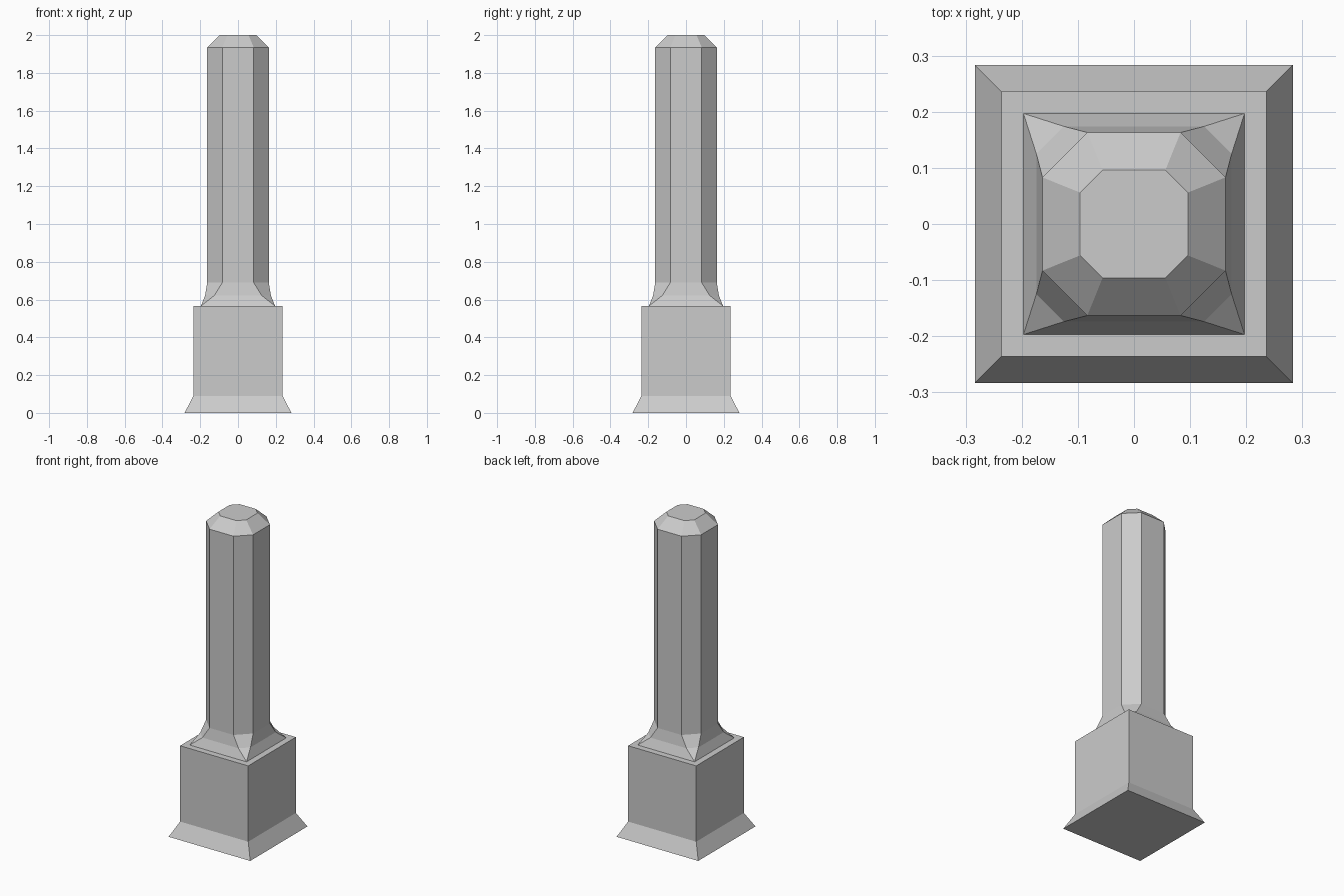
import bpy
import bmesh

if "Cube" in bpy.data.objects:
    bpy.data.objects.remove(bpy.data.objects["Cube"])


def ring(bm, half, flat, z):
    """Chamfered square ring; flat == half gives a plain square."""
    h, f = half, flat
    pts = [(h, -f), (h, f), (f, h), (-f, h), (-h, f), (-h, -f), (-f, -h), (f, -h)]
    if f == h:
        pts = pts[1::2]
        pts = [(h, -h), (h, h), (-h, h), (-h, -h)]
        pts = [pts[0], pts[1], pts[1], pts[2], pts[2], pts[3], pts[3], pts[0]]
    return [bm.verts.new((x, y, z)) for x, y in pts]


def loft(name, sections, cap_bottom=False, cap_top=False):
    bm = bmesh.new()
    rings = [ring(bm, *s) for s in sections]
    for a, b in zip(rings, rings[1:]):
        for i in range(8):
            j = (i + 1) % 8
            bm.faces.new((a[i], a[j], b[j], b[i]))
    if cap_bottom:
        bm.faces.new(rings[0][::-1])
    if cap_top:
        bm.faces.new(rings[-1])
    # Collapse doubled corners of the square rings
    bmesh.ops.remove_doubles(bm, verts=bm.verts, dist=1e-5)
    bmesh.ops.dissolve_degenerate(bm, edges=bm.edges, dist=1e-5)
    mesh = bpy.data.meshes.new(name)
    bm.to_mesh(mesh)
    bm.free()
    obj = bpy.data.objects.new(name, mesh)
    bpy.context.collection.objects.link(obj)
    return obj


# Square plinth with splayed foot and flat ledge on top
loft("plinth", [(0.283, 0.283, 0.0), (0.236, 0.236, 0.09),
                (0.236, 0.236, 0.565), (0.197, 0.197, 0.565)], cap_bottom=True)

# Chamfered shaft with flared base and bevelled cap
loft("shaft", [(0.197, 0.197, 0.565), (0.174, 0.125, 0.622),
               (0.163, 0.083, 0.69), (0.163, 0.083, 1.935),
               (0.096, 0.056, 2.0)], cap_top=True)
